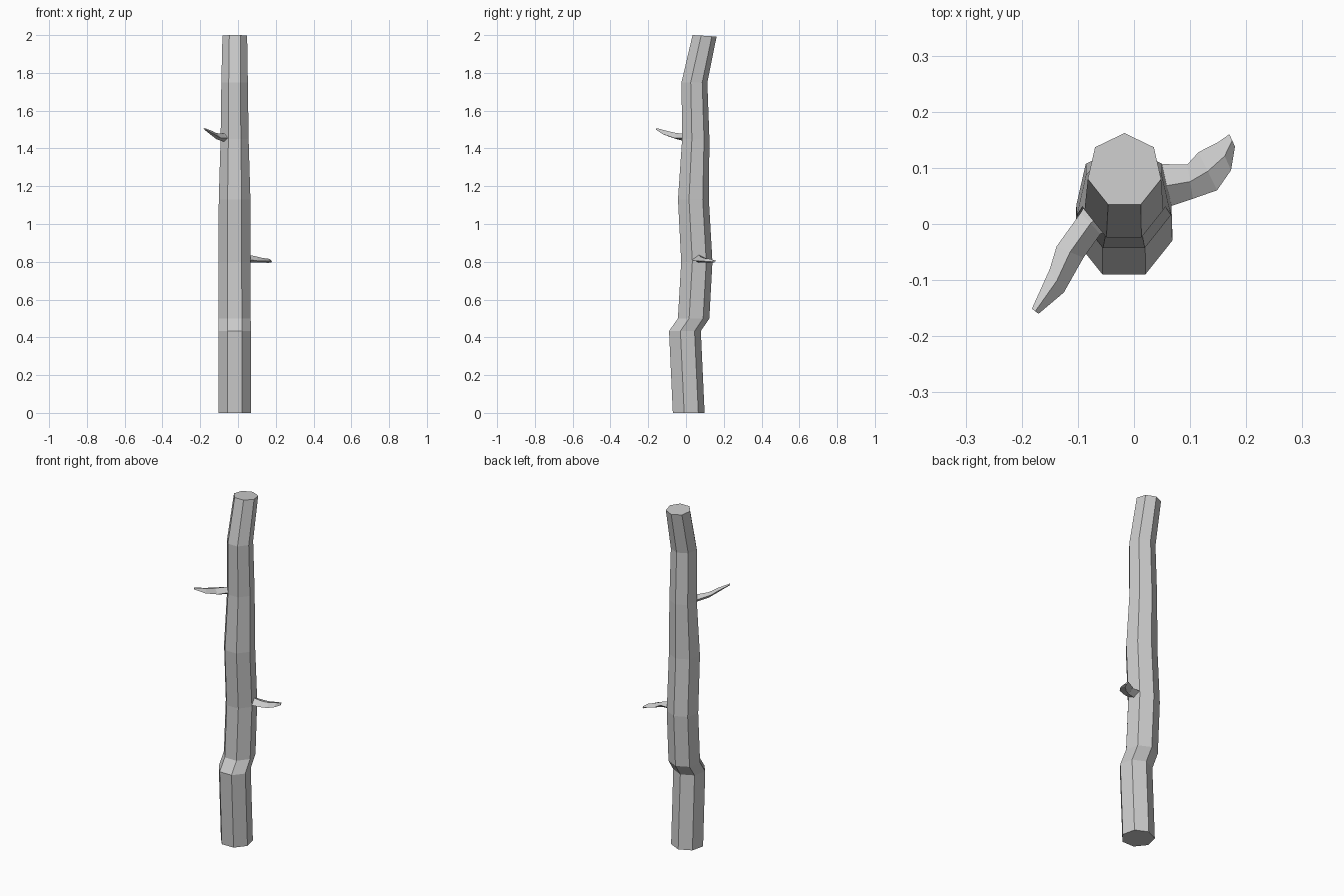
import bpy, bmesh
from math import sin, cos, pi
from mathutils import Vector

if "Cube" in bpy.data.objects:
    bpy.data.objects.remove(bpy.data.objects["Cube"])


def loft(name, rings):
    """Skin a closed, capped tube through a list of point rings."""
    bm = bmesh.new()
    loops = [[bm.verts.new(p) for p in r] for r in rings]
    n = len(loops[0])
    for a, b in zip(loops, loops[1:]):
        for i in range(n):
            j = (i + 1) % n
            bm.faces.new((a[i], a[j], b[j], b[i]))
    bm.faces.new(loops[0][::-1])
    bm.faces.new(loops[-1])
    bmesh.ops.recalc_face_normals(bm, faces=bm.faces[:])
    mesh = bpy.data.meshes.new(name)
    bm.to_mesh(mesh)
    bm.free()
    ob = bpy.data.objects.new(name, mesh)
    bpy.context.collection.objects.link(ob)
    return ob


def heptagon(cx, cy, z, r, tilt=0.0):
    """Seven-sided ring with a corner to the back; tilt lowers the back."""
    pts = []
    for k in range(7):
        a = pi / 2 + 2 * pi * k / 7
        pts.append((cx + r * cos(a), cy + r * sin(a), z - tilt * (sin(a) + 0.9)))
    return pts


def twig_ring(left, right, half):
    """Four-cornered section from its two side corners and half thickness."""
    l, r = Vector(left), Vector(right)
    mid, up = (l + r) / 2, Vector((0, 0, half))
    return [l, mid + up, r, mid - up]


# crooked trunk: centre x, centre y, height, radius, tilt
trunk = [
    (-0.018, 0.010, 0.00, 0.0885, 0),
    (-0.018, -0.010, 0.433, 0.0885, 0),
    (-0.018, 0.036, 0.50, 0.0875, 0),
    (-0.018, 0.053, 0.80, 0.0870, 0),
    (-0.018, 0.035, 1.13, 0.0860, 0),
    (-0.018, 0.048, 1.45, 0.0760, 0),
    (-0.018, 0.041, 1.75, 0.0720, 0),
    (-0.017, 0.095, 2.00, 0.0670, 0.004),
]
loft("trunk", [heptagon(*s) for s in trunk])

# lower broken twig on the right
loft("lower_twig", [
    twig_ring((0.03, 0.107, 0.82), (0.03, 0.020, 0.815), 0.025),
    twig_ring((0.095, 0.106, 0.82), (0.105, 0.045, 0.805), 0.015),
    twig_ring((0.115, 0.128, 0.81), (0.148, 0.060, 0.805), 0.012),
    twig_ring((0.150, 0.146, 0.808), (0.173, 0.096, 0.803), 0.011),
    twig_ring((0.170, 0.160, 0.805), (0.180, 0.138, 0.800), 0.006),
])

# upper broken twig on the left
loft("upper_twig", [
    twig_ring((-0.030, -0.005, 1.455), (-0.075, 0.055, 1.46), 0.021),
    twig_ring((-0.060, -0.018, 1.455), (-0.095, 0.020, 1.46), 0.021),
    twig_ring((-0.090, -0.060, 1.455), (-0.138, -0.040, 1.475), 0.016),
    twig_ring((-0.125, -0.122, 1.475), (-0.150, -0.080, 1.485), 0.013),
    twig_ring((-0.170, -0.160, 1.500), (-0.182, -0.151, 1.505), 0.005),
])
